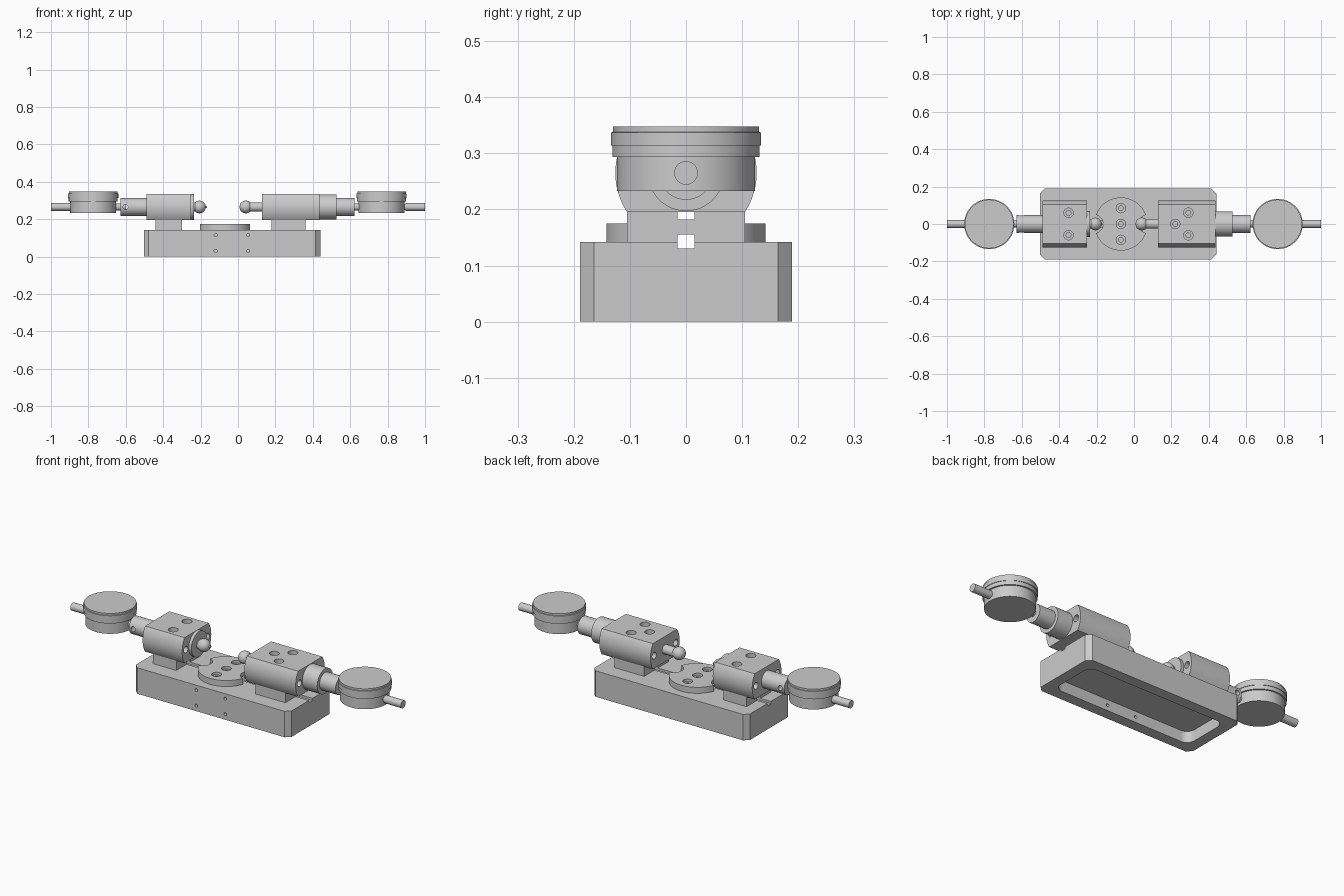
import bpy, bmesh, math
from mathutils import Matrix, Vector

if "Cube" in bpy.data.objects:
    bpy.data.objects.remove(bpy.data.objects["Cube"])

AXIS_Z = 0.265  # height of the spindle line


def finish(bm, name, smooth=True):
    bmesh.ops.recalc_face_normals(bm, faces=bm.faces)
    mesh = bpy.data.meshes.new(name)
    bm.to_mesh(mesh)
    bm.free()
    ob = bpy.data.objects.new(name, mesh)
    bpy.context.collection.objects.link(ob)
    if smooth:
        shade(ob)
    return ob


def shade(ob):
    bpy.ops.object.select_all(action='DESELECT')
    ob.select_set(True)
    bpy.context.view_layer.objects.active = ob
    bpy.ops.object.shade_smooth_by_angle(angle=math.radians(30))


def prism(name, pts, vec):
    """Extrude a closed outline of 3D points along vec."""
    bm = bmesh.new()
    face = bm.faces.new([bm.verts.new(p) for p in pts])
    ext = bmesh.ops.extrude_face_region(bm, geom=[face])
    verts = [g for g in ext['geom'] if isinstance(g, bmesh.types.BMVert)]
    bmesh.ops.translate(bm, verts=verts, vec=vec)
    return finish(bm, name)


def box(name, x0, x1, hy, z0, z1):
    return prism(name, [(x0, -hy, z0), (x1, -hy, z0), (x1, hy, z0), (x0, hy, z0)], (0, 0, z1 - z0))


def lathe(name, profile, origin, axis='Z', n=64):
    """Revolve (radius, distance) pairs about an axis through origin."""
    bm = bmesh.new()
    rings = []
    for r, h in profile:
        if r == 0:
            rings.append([bm.verts.new((0, 0, h))] * n)
        else:
            rings.append([bm.verts.new((r * math.cos(2 * math.pi * i / n),
                                        r * math.sin(2 * math.pi * i / n), h)) for i in range(n)])
    for a, b in zip(rings, rings[1:]):
        for i in range(n):
            j = (i + 1) % n
            bm.faces.new(list(dict.fromkeys((a[i], a[j], b[j], b[i]))))
    rot = {'Z': Matrix(), 'X': Matrix.Rotation(math.pi / 2, 4, 'Y'),
           'Y': Matrix.Rotation(-math.pi / 2, 4, 'X')}[axis]
    bmesh.ops.transform(bm, matrix=Matrix.Translation(Vector(origin)) @ rot, verts=bm.verts)
    return finish(bm, name)


def rod(name, r, a, b, origin, axis='Z', n=48):
    return lathe(name, [(0, a), (r, a), (r, b), (0, b)], origin, axis, n)


def cut(ob, *cutters):
    for c in cutters:
        bpy.context.view_layer.objects.active = ob
        m = ob.modifiers.new("cut", 'BOOLEAN')
        m.operation, m.solver, m.object = 'DIFFERENCE', 'EXACT', c
        bpy.ops.object.modifier_apply(modifier=m.name)
        bpy.data.objects.remove(c)
    shade(ob)


def bolt_hole(x, y, top, depth, through):
    return lathe("cutter", [(0, -through), (0.013, -through), (0.013, -depth), (0.025, -depth),
                            (0.025, 0.02), (0, 0.02)], (x, y, top), n=32)


def rounded_rect(x0, x1, hy, r, z, steps):
    pts = []
    for k, (cx, cy) in enumerate([(x1 - r, hy - r), (x0 + r, hy - r), (x0 + r, r - hy), (x1 - r, r - hy)]):
        for i in range(steps + 1):
            a = math.pi / 2 * (k + i / steps)
            pts.append((cx + r * math.cos(a), cy + r * math.sin(a), z))
    return pts


# Base with chamfered corners, underside pocket, key slot and side holes
base = prism("base", rounded_rect(-0.503, 0.44, 0.189, 0.025, 0, 1), (0, 0, 0.142))
cut(base,
    prism("cutter", rounded_rect(-0.445, 0.382, 0.13, 0.045, -0.02, 8), (0, 0, 0.08)),
    box("cutter", -0.6, 0.6, 0.015, 0.13, 0.2),
    *[rod("cutter", 0.008, -0.25, -0.1, (x, 0, z), 'Y', 16) for x in (-0.12, 0.055) for z in (0.03, 0.115)])

# Centre disc with end scoops and three bolt holes
disc = rod("centre_disc", 0.142, 0.142, 0.175, (-0.07, 0, 0), n=96)
cut(disc,
    box("cutter", -0.3, 0.2, 0.015, 0.1, 0.155),
    *[rod("cutter", 0.05, 0.1, 0.2, (-0.07 + s * 0.145, 0, 0)) for s in (-1, 1)],
    *[bolt_hole(-0.07, y, 0.175, 0.015, 0.05) for y in (-0.085, 0, 0.085)])

# Pedestals and clamp holders: (side, pedestal x range, holder x range, bolts)
STATIONS = [
    ("left", (-0.44, -0.30), (-0.489, -0.25), [(-0.35, 0.06), (-0.35, -0.06)]),
    ("right", (0.18, 0.36), (0.127, 0.437), [(0.29, 0.06), (0.29, -0.06), (0.22, 0)]),
]
for side, (p0, p1), (h0, h1), bolts in STATIONS:
    ped = box(side + "_pedestal", p0, p1, 0.105, 0.142, 0.197)
    cut(ped, box("cutter", p0 - 0.1, p1 + 0.1, 0.015, 0.1, 0.155),
        box("cutter", p0 - 0.1, p1 + 0.1, 0.015, 0.182, 0.25))
    # round section with flat top and bottom
    R, flat = 0.126, 0.07
    a0 = math.asin(flat / R)
    arc = [-a0 + 2 * a0 * i / 16 for i in range(17)]
    arc += [a + math.pi for a in arc]
    holder = prism(side + "_holder", [(h0, R * math.cos(a), AXIS_Z + R * math.sin(a)) for a in arc],
                   (h1 - h0, 0, 0))
    cut(holder,
        *[bolt_hole(x, y, AXIS_Z + flat, 0.03, 0.1) for x, y in bolts],
        *[rod("cutter", 0.018, h0 - 0.1, h1 + 0.1, (0, s * 0.093, AXIS_Z), 'X', 32) for s in (-1, 1)])


def x_rod(name, r, a, b):
    return rod(name, r, a, b, (0, 0, AXIS_Z), 'X')


def ball(name, x, r=0.034):
    prof = [(r * math.sin(math.pi * i / 20), -r * math.cos(math.pi * i / 20)) for i in range(1, 20)]
    return lathe(name, [(0, -r)] + prof + [(0, r)], (x, 0, AXIS_Z), 'X', 40)


# Left spindle, collar and ball probe
sleeve = x_rod("left_sleeve", 0.047, -0.627, -0.485)
cut(sleeve, rod("cutter", 0.013, -0.1, 0.1, (-0.602, 0, AXIS_Z), 'Y', 24))
x_rod("left_collar", 0.069, -0.255, -0.234)
x_rod("left_probe_rod", 0.025, -0.24, -0.2)
ball("left_probe_ball", -0.206)
x_rod("left_probe_tip", 0.006, -0.18, -0.166)

# Right spindle, collar and ball probe
x_rod("right_collar", 0.068, 0.43, 0.527)
x_rod("right_sleeve", 0.048, 0.52, 0.623)
x_rod("right_probe_rod", 0.025, 0.05, 0.13)
ball("right_probe_ball", 0.042)

# Dial gauges with stems and end caps
for side, s, cx in (("left", -1, -0.774), ("right", 1, 0.768)):
    lathe(side + "_dial", [(0, 0.233), (0.123, 0.233), (0.123, 0.293), (0.131, 0.293), (0.131, 0.314),
                           (0.134, 0.314), (0.134, 0.337), (0.130, 0.338), (0.130, 0.348), (0, 0.348)],
          (cx, 0, 0), n=72)
    for part, r, a, b in (("stem", 0.018, 0.6, 0.68), ("plunger", 0.017, 0.86, 0.95),
                          ("plunger_cap", 0.021, 0.895, 1.0)):
        x_rod(f"{side}_{part}", r, min(s * a, s * b), max(s * a, s * b))
